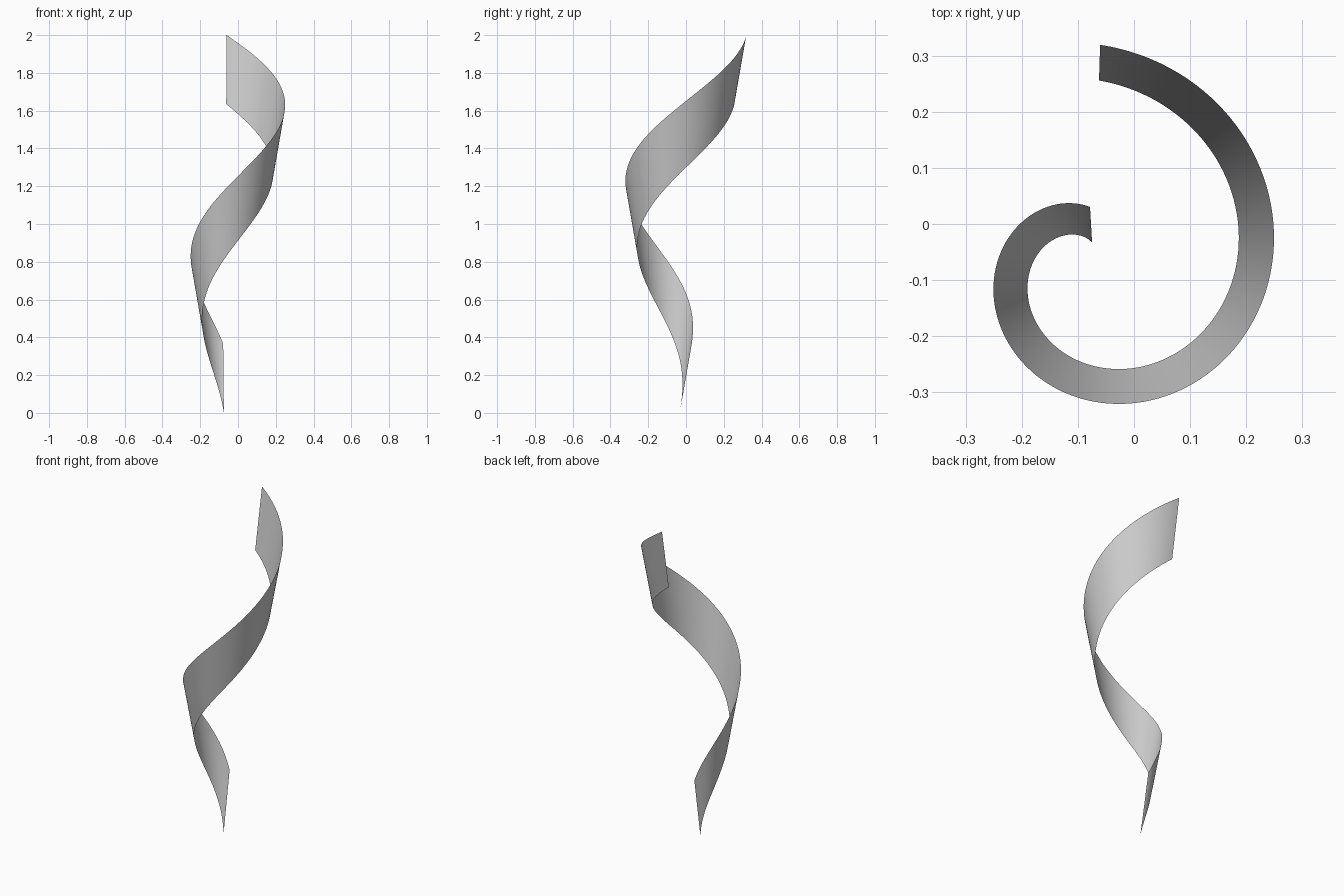
import bpy, bmesh, math

cube = bpy.data.objects.get("Cube")
if cube:
    bpy.data.objects.remove(cube, do_unlink=True)

# Ribbon dimensions
CX, CY = -0.0725, -0.071
START, END = 0.058, 2 * math.pi - 0.031
R_START, R_END = 0.038, 0.327
FLARE, HEIGHT, TOP = 0.0635, 0.365, 2.0
STEPS = 128


def spiral_point(t, across):
    """Point on the ribbon: t runs along it, across goes from lower to upper edge."""
    a = START + (END - START) * t
    r = R_START + (R_END - R_START) * t + FLARE * across
    z = (TOP - HEIGHT) * t + HEIGHT * across
    return (CX - r * math.sin(a), CY + r * math.cos(a), z)


# Light grey material
grey = bpy.data.materials.new("light grey")
grey.use_nodes = True
colour = (0.6, 0.6, 0.6, 1.0)
grey.diffuse_color = colour
grey.node_tree.nodes["Principled BSDF"].inputs["Base Color"].default_value = colour

# Flared spiral ribbon, a single open sheet
bm = bmesh.new()
rows = [[bm.verts.new(spiral_point(i / STEPS, k)) for k in (0, 1)]
        for i in range(STEPS + 1)]
for (a, b), (c, d) in zip(rows, rows[1:]):
    bm.faces.new((a, b, d, c)).smooth = True
mesh = bpy.data.meshes.new("spiral_ribbon")
bm.to_mesh(mesh)
bm.free()
mesh.materials.append(grey)
ribbon = bpy.data.objects.new("spiral_ribbon", mesh)
bpy.context.collection.objects.link(ribbon)
